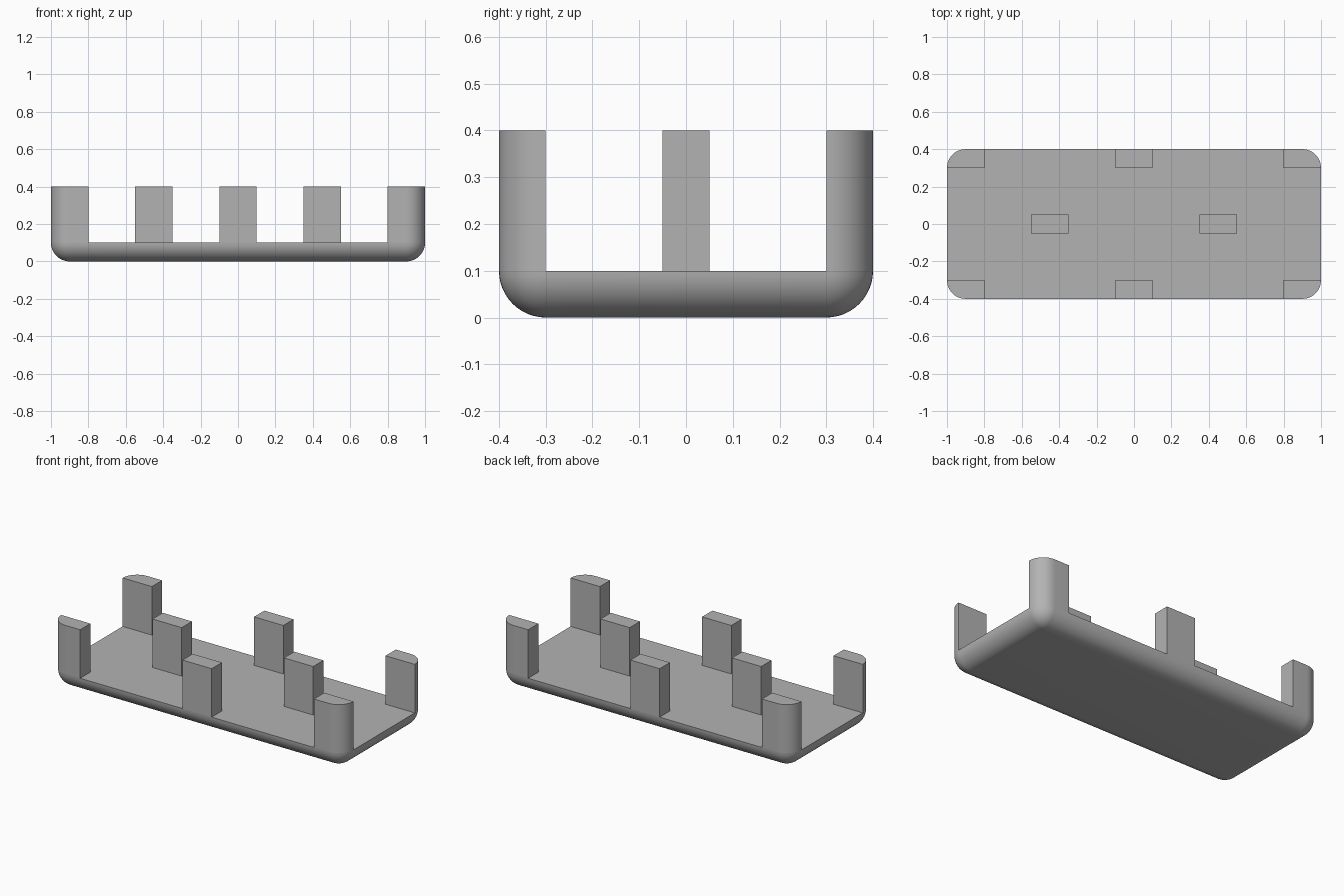
import bpy
import bmesh
from math import sin, cos, pi, radians

if "Cube" in bpy.data.objects:
    bpy.data.objects.remove(bpy.data.objects["Cube"])

HALF_X, HALF_Y = 1.0, 0.4
R = 0.1            # radius of corners and bottom edge, and tray thickness
TOP = 0.4          # height of the posts
POST_X, POST_Y = 0.2, 0.1
STEPS = 12

grey = bpy.data.materials.new("plain_grey")
grey.use_nodes = True
GREY = (0.45, 0.45, 0.45, 1.0)
grey.diffuse_color = GREY
grey.node_tree.nodes["Principled BSDF"].inputs["Base Color"].default_value = GREY


def finish(bm, name):
    """Turn a bmesh into a named, shaded object."""
    bmesh.ops.remove_doubles(bm, verts=bm.verts, dist=1e-5)
    bmesh.ops.recalc_face_normals(bm, faces=bm.faces)
    mesh = bpy.data.meshes.new(name)
    bm.to_mesh(mesh)
    bm.free()
    mesh.materials.append(grey)
    obj = bpy.data.objects.new(name, mesh)
    bpy.context.collection.objects.link(obj)
    bpy.ops.object.select_all(action="DESELECT")
    obj.select_set(True)
    bpy.context.view_layer.objects.active = obj
    bpy.ops.object.shade_smooth_by_angle(angle=radians(30))


def arc(cx, cy, radius, start):
    """Quarter circle of points, counter-clockwise."""
    angles = [start + pi / 2 * i / STEPS for i in range(STEPS + 1)]
    return [(cx + radius * cos(a), cy + radius * sin(a)) for a in angles]


def bridge(bm, lower, upper):
    """Join two closed rings, collapsing to triangles at pinched corners."""
    n = len(lower)
    for i in range(n):
        j = (i + 1) % n
        loop = []
        for v in (lower[i], lower[j], upper[j], upper[i]):
            if v not in loop:
                loop.append(v)
        bm.faces.new(loop)


def prism(name, outline):
    """Post standing on the tray, open where it meets the tray."""
    bm = bmesh.new()
    lower = [bm.verts.new((x, y, R)) for x, y in outline]
    upper = [bm.verts.new((x, y, TOP)) for x, y in outline]
    bridge(bm, lower, upper)
    bm.faces.new(upper)
    finish(bm, name)


# Tray with rounded corners and a rounded bottom edge
bm = bmesh.new()
rings = []
for k in range(STEPS + 1):
    a = pi / 2 * k / STEPS
    radius, z = R * sin(a), R * (1 - cos(a))
    ring = []
    for q, (sx, sy) in enumerate([(1, 1), (-1, 1), (-1, -1), (1, -1)]):
        cx, cy = sx * (HALF_X - R), sy * (HALF_Y - R)
        if k == 0:
            ring += [bm.verts.new((cx, cy, z))] * (STEPS + 1)
        else:
            ring += [bm.verts.new((x, y, z)) for x, y in arc(cx, cy, radius, q * pi / 2)]
    rings.append(ring)
for lower, upper in zip(rings, rings[1:]):
    bridge(bm, lower, upper)
bm.faces.new(list(dict.fromkeys(rings[0])))
bm.faces.new(rings[-1])
finish(bm, "tray")

# Corner posts that follow the rounded corners of the tray
inner_x, inner_y = HALF_X - POST_X, HALF_Y - POST_Y
corner = [(inner_x, inner_y)] + arc(HALF_X - R, HALF_Y - R, R, 0) + [(inner_x, HALF_Y)]
for side, sx in (("left", 1), ("right", -1)):
    for end, sy in (("front", -1), ("back", 1)):
        prism(f"{end}_{side}_corner_post", [(sx * x, sy * y) for x, y in corner])


# Plain posts along the edges and on the centre line
def block_post(name, cx, cy):
    dx, dy = POST_X / 2, POST_Y / 2
    prism(name, [(cx - dx, cy - dy), (cx + dx, cy - dy), (cx + dx, cy + dy), (cx - dx, cy + dy)])


edge_y = HALF_Y - POST_Y / 2
block_post("front_middle_post", 0, -edge_y)
block_post("back_middle_post", 0, edge_y)
block_post("left_centre_post", 0.45, 0)
block_post("right_centre_post", -0.45, 0)
